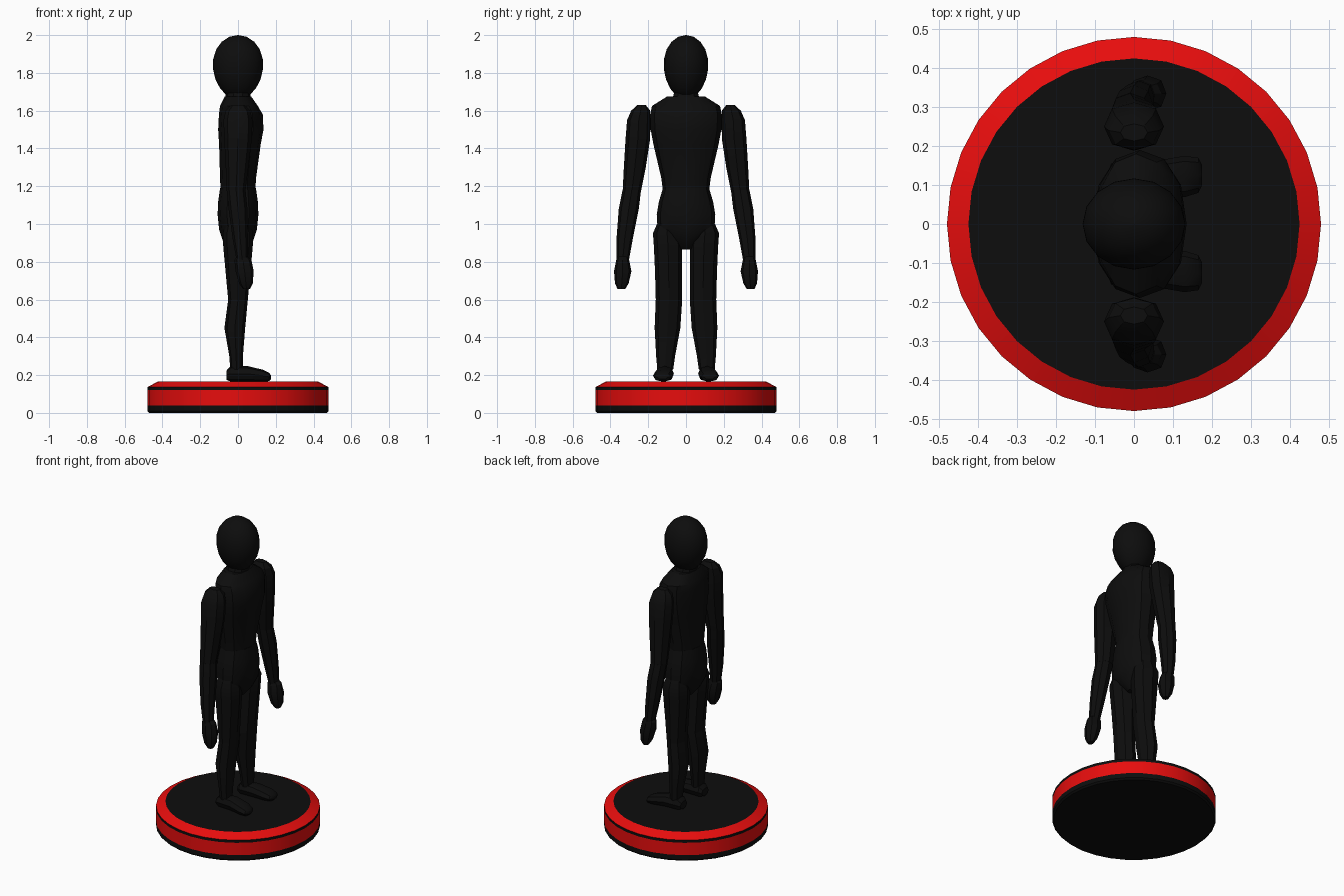
import bpy, bmesh, math

default_cube = bpy.data.objects.get("Cube")
if default_cube:
    bpy.data.objects.remove(default_cube, do_unlink=True)


def make_material(name, colour):
    material = bpy.data.materials.new(name)
    material.use_nodes = True
    material.diffuse_color = colour
    shader = material.node_tree.nodes["Principled BSDF"]
    shader.inputs["Base Color"].default_value = colour
    return material


black = make_material("matte black", (.004, .004, .004, 1))
red = make_material("bright red", (.8, .004, .004, 1))


def loft(name, rings, sides=8, side=1, along_x=False, square=.9, smooth=30):
    """Skin elliptical rings: (position, centre a, centre b, radius a, radius b)."""
    bm = bmesh.new()
    loops = []
    for position, centre_a, centre_b, radius_a, radius_b in rings:
        loop = []
        for i in range(sides):
            angle = math.tau * i / sides
            c, s = math.cos(angle), math.sin(angle)
            a = centre_a + radius_a * math.copysign(abs(c) ** square, c)
            b = centre_b + radius_b * math.copysign(abs(s) ** square, s)
            point = (position, a * side, b) if along_x else (a, b * side, position)
            loop.append(bm.verts.new(point))
        loops.append(loop)
    for lower, upper in zip(loops, loops[1:]):
        for i in range(sides):
            j = (i + 1) % sides
            bm.faces.new((lower[i], lower[j], upper[j], upper[i]))
    bm.faces.new(loops[0])
    bm.faces.new(loops[-1])
    bmesh.ops.recalc_face_normals(bm, faces=bm.faces)
    mesh = bpy.data.meshes.new(name)
    bm.to_mesh(mesh)
    bm.free()
    mesh.materials.append(black)
    obj = bpy.data.objects.new(name, mesh)
    bpy.context.collection.objects.link(obj)
    bpy.ops.object.select_all(action="DESELECT")
    obj.select_set(True)
    bpy.context.view_layer.objects.active = obj
    bpy.ops.object.shade_smooth_by_angle(angle=math.radians(smooth))
    return obj


# Round base with red side band and red chamfered rim
base_profile = [(0, .47), (.01, .48), (.04, .48), (.12, .48), (.137, .48), (.165, .425)]
base = loft("base", [(z, 0, 0, r, r) for z, r in base_profile], sides=32, square=1, smooth=25)
base.data.materials.append(red)
for face in base.data.polygons:
    height = face.center.z
    in_band = .05 < height < .11
    in_rim = .14 < height < .16
    face.material_index = 1 if in_band or in_rim else 0

# Egg-shaped head, narrow at the chin
head_rings = []
steps = 9
for i in range(steps + 1):
    angle = math.pi * (.06 + .94 * i / steps)
    height = -math.cos(angle)
    width = max(math.sin(angle), .02) * (1 + .08 * height)
    head_rings.append((1.83 + .17 * height, 0, 0, .133 * width, .118 * width))
loft("head", head_rings, sides=16, square=1, smooth=40)

# Neck and chest
loft("neck", [(1.6, 0, 0, .08, .09), (1.72, 0, 0, .06, .06)], sides=10)
loft("chest", [
    (1.17, 0, 0, .092, .122),
    (1.24, 0, 0, .095, .13),
    (1.42, .01, 0, .11, .172),
    (1.5, .015, 0, .12, .187),
    (1.58, .015, 0, .116, .19),
    (1.625, .005, 0, .1, .18),
    (1.675, 0, 0, .07, .1),
], sides=12)

# Pelvis tapering to the crotch
loft("pelvis", [
    (.865, 0, 0, .04, .03),
    (.91, 0, 0, .08, .075),
    (.97, 0, 0, .1, .15),
    (1.05, 0, 0, .108, .155),
    (1.12, 0, 0, .105, .143),
    (1.19, 0, 0, .095, .122),
], sides=12)

# Limbs
for label, side in (("left", 1), ("right", -1)):
    loft(label + "_thigh", [
        (.6, 0, .09, .052, .07),
        (.75, 0, .092, .066, .072),
        (.88, 0, .095, .078, .075),
        (.95, 0, .1, .08, .075),
        (1.02, 0, .095, .06, .05),
    ], side=side)
    loft(label + "_shin", [
        (.23, -.008, .11, .033, .042),
        (.3, -.01, .108, .036, .05),
        (.45, -.017, .098, .055, .068),
        (.6, 0, .09, .052, .07),
    ], side=side)
    loft(label + "_foot", [
        (-.06, .11, .2, .035, .025),
        (-.04, .11, .207, .046, .041),
        (.05, .113, .207, .048, .041),
        (.13, .122, .197, .053, .032),
        (.165, .125, .19, .045, .022),
        (.175, .125, .188, .025, .01),
    ], side=side, along_x=True)
    loft(label + "_upper_arm", [
        (1.18, -.01, .286, .05, .049),
        (1.3, -.005, .271, .06, .058),
        (1.45, 0, .255, .073, .065),
        (1.55, 0, .25, .077, .062),
        (1.6, 0, .24, .065, .05),
        (1.63, 0, .235, .035, .022),
    ], side=side)
    loft(label + "_forearm", [
        (.81, .022, .335, .03, .033),
        (.92, .012, .325, .04, .043),
        (1.08, 0, .303, .05, .053),
        (1.18, -.01, .287, .05, .049),
    ], side=side)
    loft(label + "_hand", [
        (.655, .045, .342, .018, .02),
        (.685, .042, .34, .036, .036),
        (.75, .035, .335, .048, .046),
        (.81, .026, .335, .045, .034),
        (.83, .022, .335, .028, .028),
    ], side=side)
